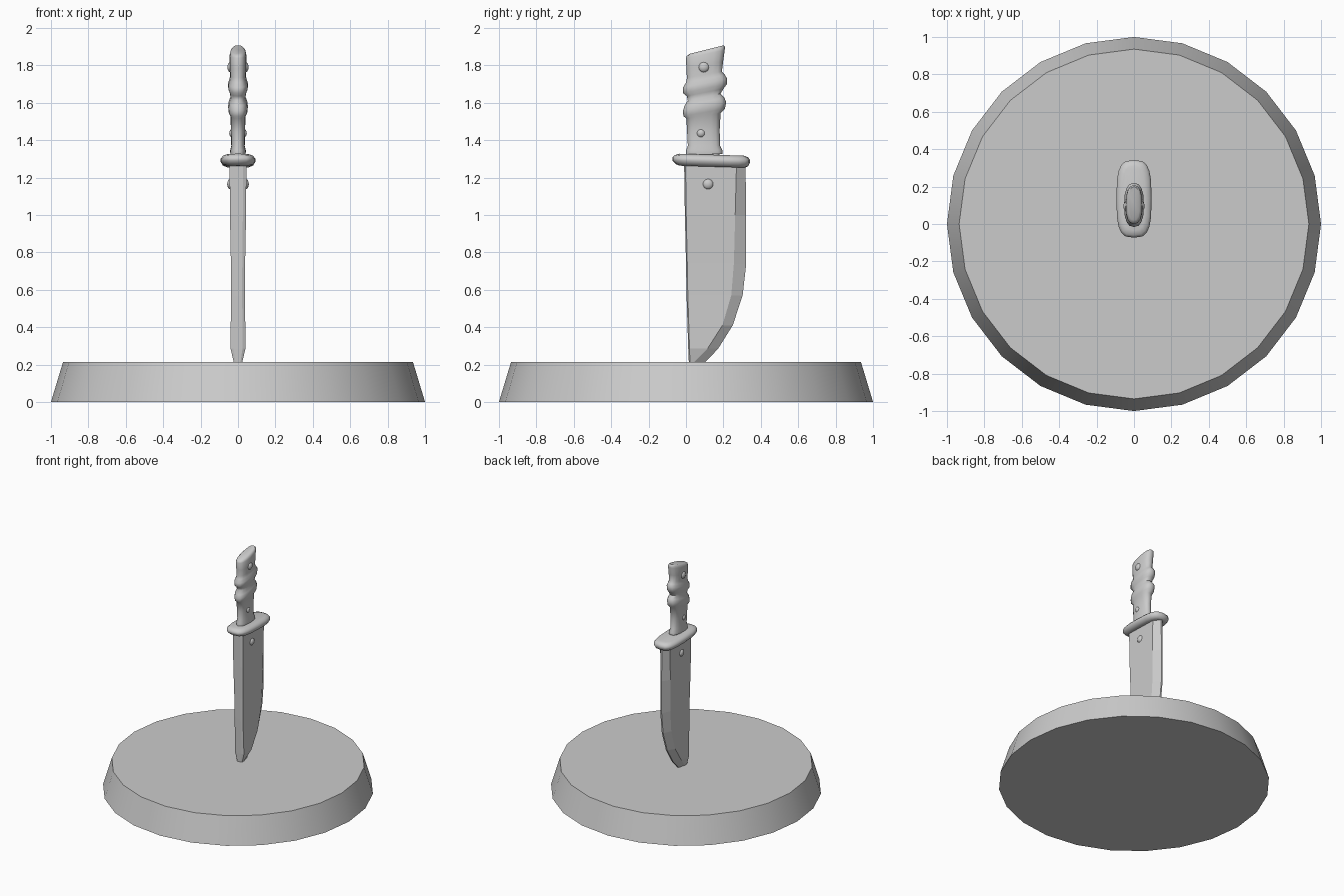
import bpy, bmesh, math


def loft(name, rings, smooth=None):
    """Skin a stack of equal-length point rings and cap both ends."""
    bm = bmesh.new()
    rows = [[bm.verts.new(p) for p in ring] for ring in rings]
    n = len(rows[0])
    for a, b in zip(rows, rows[1:]):
        for i in range(n):
            j = (i + 1) % n
            bm.faces.new((a[i], a[j], b[j], b[i]))
    bm.faces.new(rows[0][::-1])
    bm.faces.new(rows[-1])
    bmesh.ops.recalc_face_normals(bm, faces=bm.faces)
    mesh = bpy.data.meshes.new(name)
    bm.to_mesh(mesh)
    bm.free()
    ob = bpy.data.objects.new(name, mesh)
    bpy.context.collection.objects.link(ob)
    if smooth:
        bpy.ops.object.select_all(action='DESELECT')
        ob.select_set(True)
        bpy.context.view_layer.objects.active = ob
        bpy.ops.object.shade_smooth_by_angle(angle=math.radians(smooth))
    return ob


def oval(z, y0, y1, hx, tilt=0.0, power=1.0, n=16):
    """Superellipse ring spanning y0..y1; tilt raises z along +y."""
    cy, hy = (y0 + y1) / 2, (y1 - y0) / 2
    ring = []
    for i in range(n):
        t = 2 * math.pi * i / n
        c, s = math.cos(t), math.sin(t)
        x = math.copysign(abs(c) ** power, c) * hx
        y = math.copysign(abs(s) ** power, s) * hy
        ring.append((x, cy + y, z + tilt * y))
    return ring


# Round plinth, 24 sides
loft("base", [oval(z, -r, r, r, n=24) for z, r in ((0, 1.0), (0.215, 0.935))], 30)

# Blade: z, spine y, bevel line y, cutting edge y, half thickness
blade_rows = [
    (0.17, 0.018, 0.024, 0.035, 0.014), (0.215, 0.015, 0.045, 0.105, 0.023),
    (0.285, 0.012, 0.115, 0.172, 0.040), (0.41, 0.008, 0.195, 0.25, 0.039),
    (0.57, 0.003, 0.242, 0.303, 0.037), (0.74, 0.0, 0.256, 0.322, 0.038),
    (1.0, -0.006, 0.263, 0.322, 0.043), (1.275, -0.010, 0.27, 0.318, 0.045)]
rings = []
for z, s, b, e, h in blade_rows:
    half = [(0.6 * h, s), (h, s + 0.005 + 0.05 * h), (h, b), (0.006, e)]
    rings.append([(x, y, z) for x, y in half] + [(-x, y, z) for x, y in half[::-1]])
loft("blade", rings)

# Rounded crossguard
guard_rows = [(1.258, -0.035, 0.315, 0.062), (1.266, -0.055, 0.332, 0.082),
              (1.285, -0.073, 0.342, 0.094), (1.300, -0.073, 0.342, 0.094),
              (1.314, -0.060, 0.332, 0.082), (1.322, -0.035, 0.310, 0.060)]
loft("crossguard", [oval(z, a, b, h, -0.03, 0.62, 20) for z, a, b, h in guard_rows], 50)

# Handle with collar, two slanted grip ridges and slanted pommel
handle_rows = [
    (1.305, 0.012, 0.178, 0.034, 0), (1.325, 0.012, 0.178, 0.034, 0),
    (1.327, 0.000, 0.195, 0.041, 0), (1.345, 0.000, 0.195, 0.042, 0),
    (1.370, 0.010, 0.182, 0.036, 0), (1.450, 0.006, 0.180, 0.038, 0.05),
    (1.530, 0.002, 0.185, 0.040, 0.15), (1.548, -0.014, 0.208, 0.050, 0.18),
    (1.580, -0.016, 0.215, 0.053, 0.2), (1.605, -0.008, 0.205, 0.050, 0.2),
    (1.630, 0.010, 0.185, 0.040, 0.2), (1.655, 0.004, 0.200, 0.044, 0.2),
    (1.675, -0.016, 0.218, 0.052, 0.2), (1.705, -0.016, 0.220, 0.053, 0.2),
    (1.728, 0.000, 0.208, 0.045, 0.2), (1.750, 0.005, 0.192, 0.042, 0.18),
    (1.800, 0.002, 0.198, 0.046, 0.18), (1.860, 0.000, 0.207, 0.044, 0.2),
    (1.874, 0.004, 0.208, 0.040, 0.24), (1.884, 0.020, 0.200, 0.030, 0.25)]
loft("handle", [oval(z, a, b, h, t, 0.8) for z, a, b, h, t in handle_rows], 50)

# Domed rivets through handle and blade: y, z, radius, reach in x
for part, y, z, r, reach in (("pommel_rivet", 0.095, 1.79, 0.029, 0.057),
                             ("grip_rivet", 0.080, 1.437, 0.024, 0.047),
                             ("blade_rivet", 0.118, 1.165, 0.029, 0.058)):
    for side in (-1, 1):
        bpy.ops.mesh.primitive_uv_sphere_add(
            segments=16, ring_count=8, radius=1,
            location=(side * (reach - 0.020), y, z), rotation=(0, math.pi / 2, 0))
        ob = bpy.context.object
        ob.name = part + ("_left" if side < 0 else "_right")
        ob.scale = (r, r, 0.020)
        bpy.ops.object.shade_smooth()
